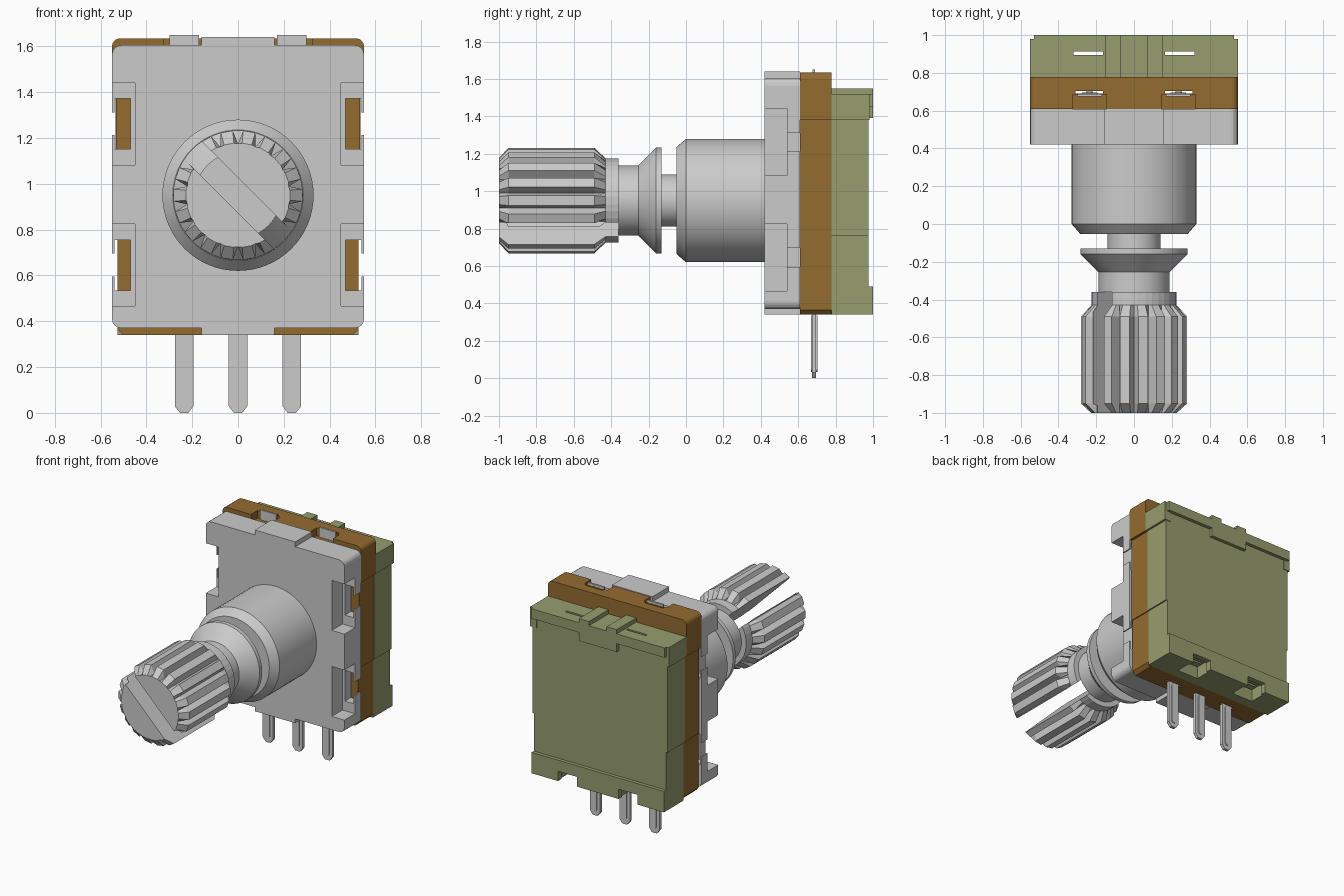
import bpy, bmesh
from math import sin, cos, pi, radians
from mathutils import Matrix

if "Cube" in bpy.data.objects:
    bpy.data.objects.remove(bpy.data.objects["Cube"])

CZ = 0.95  # height of the shaft axis


def material(name, rgb):
    m = bpy.data.materials.new(name)
    m.diffuse_color = (*rgb, 1)
    m.use_nodes = True
    m.node_tree.nodes["Principled BSDF"].inputs["Base Color"].default_value = m.diffuse_color
    return m


BROWN = material("brown_resin", (0.30, 0.15, 0.03))
GREEN = material("green_resin", (0.31, 0.34, 0.16))


def finish(name, bm, mat=None, smooth=False):
    bmesh.ops.recalc_face_normals(bm, faces=bm.faces)
    me = bpy.data.meshes.new(name)
    bm.to_mesh(me)
    bm.free()
    ob = bpy.data.objects.new(name, me)
    bpy.context.collection.objects.link(ob)
    if mat:
        me.materials.append(mat)
    if smooth:
        bpy.ops.object.select_all(action='DESELECT')
        ob.select_set(True)
        bpy.context.view_layer.objects.active = ob
        bpy.ops.object.shade_smooth_by_angle(angle=radians(30))
    return ob


def loft(name, rings, mat=None, smooth=False):
    bm = bmesh.new()
    vs = [[bm.verts.new(p) for p in ring] for ring in rings]
    n = len(vs[0])
    for a, b in zip(vs, vs[1:]):
        for i in range(n):
            bm.faces.new((a[i], a[(i + 1) % n], b[(i + 1) % n], b[i]))
    bm.faces.new(vs[0])
    bm.faces.new(vs[-1])
    return finish(name, bm, mat, smooth)


def prism(name, half, y0, y1, mat=None, x=0):
    """Extrude a right-half xz outline (bottom to top), mirrored, along y."""
    pts = half + [(-a, b) for a, b in reversed(half)]
    return loft(name, [[(x + a, y, b) for a, b in pts] for y in (y0, y1)], mat)


def lathe(name, profile, n=64):
    return loft(name, [[(r * cos(2 * pi * i / n), y, CZ + r * sin(2 * pi * i / n))
                        for i in range(n)] for y, r in profile], smooth=True)


def box(name, x, y, z, mat=None, turn=None):
    bm = bmesh.new()
    bmesh.ops.create_cube(bm, size=1)
    for v in bm.verts:
        v.co = [(a + b) / 2 + c * (b - a) for (a, b), c in zip((x, y, z), v.co)]
    if turn:
        bm.transform(turn)
    return finish(name, bm, mat)


def cut(ob, x, y, z, turn=None):
    c = box("cutter", x, y, z, turn=turn)
    c.hide_render = True
    m = ob.modifiers.new("cut", 'BOOLEAN')
    m.operation, m.solver, m.object = 'DIFFERENCE', 'EXACT', c
    bpy.context.view_layer.objects.active = ob
    bpy.ops.object.modifier_apply(modifier=m.name)
    bpy.data.objects.remove(c)


def side(s, a, b):
    return tuple(sorted((s * a, s * b)))


def arc(cx, cz, r, a0):
    return [(cx + r * cos(radians(a0 + k * 22.5)), cz + r * sin(radians(a0 + k * 22.5)))
            for k in range(5)]


# Metal front plate with top and bottom centre tabs and side clip notches
plate = prism("front_plate", [(.16, .34), (.16, .37)] + arc(.51, .41, .04, -90)
              + arc(.51, 1.565, .04, 0) + [(.16, 1.605), (.16, 1.64)], .42, .61)
for s in (-1, 1):
    for i, z in enumerate((.645, 1.262)):
        cut(plate, side(s, .45, .6), (.4, .54), (z - .179, z + .179))
        cut(plate, side(s, .47, .6), (.5, .7), (z - .11, z + .11))
        for t in (-1, 1):
            box("clip_tab", side(s, .54, .55), (.54, .61),
                tuple(sorted((z + t * .05, z + t * .112))))

# Brown middle wafer, stepped sides, terminal slots
wafer = prism("wafer", [(.50, .34), (.525, .365), (.525, .76), (.532, .76), (.532, 1.38),
                        (.55, 1.38)] + arc(.515, 1.60, .035, 0), .61, .778, BROWN)
for s in (-1, 1):
    cut(wafer, side(s, .145, .325), (.6, .685), (1.58, 1.7))
    cut(wafer, side(s, .165, .31), (.69, .704), (.2, 1.8))
    box("top_contact", side(s, .17, .30), (.676, .689), (1.52, 1.65))

# Green rear switch case: recessed back panel, slots, pin pockets, top ribs
case = prism("rear_case", [(.525, .34), (.525, .76), (.535, .76), (.535, 1.38),
                           (.53, 1.38), (.53, 1.52)], .778, 1.0, GREEN)
cut(case, (-.7, .7), (.975, 1.1), (.49, 1.39))
for s in (-1, 1):
    cut(case, side(s, .15, .7), (.975, 1.1), (1.37, 1.45))
    cut(case, side(s, .165, .32), (.895, .912), (.2, 1.8))
    cut(case, side(s, .155, .325), (.85, .96), (.3, .43))
    cut(case, side(s, .165, .315), (.93, 1.1), (.3, .41))
    box("case_rib", side(s, .07, .15), (.778, 1.0), (1.50, 1.55), GREEN)
    box("case_flange", side(s, .50, .55), (.778, .98), (1.38, 1.52), GREEN)

# Terminal pins with raised beads
for x in (-.235, 0, .235):
    prism("pin", [(.018, 0), (.041, .03), (.041, .37)], .674, .696, x=x)
    prism("pin_bead", [(.008, .032), (.018, .045), (.018, .32), (.008, .335)], .668, .702, x=x)

# Threaded-style bushing and turned shaft neck
lathe("bushing", [(-.052, .285), (0, .33), (.42, .33)])
lathe("shaft_neck", [(-.36, .188), (-.255, .188), (-.16, .283), (-.13, .283),
                     (-.13, .14), (-.04, .14)])

# Knurled, split shaft end
TEETH = 18


def knurl_ring(y, rmax):
    ring = []
    for i in range(TEETH):
        for off, r in ((-.27, .283), (.27, .283), (.5, .225)):
            a = 2 * pi * (i + off) / TEETH
            rr = min(r, rmax)
            ring.append((rr * cos(a), y, CZ + rr * sin(a)))
    return ring


knurl = loft("knurled_shaft", [knurl_ring(y, r) for y, r in
             ((-1, .228), (-.95, .283), (-.49, .283), (-.43, .226), (-.36, .226))])
turn = Matrix.Translation((0, 0, CZ)) @ Matrix.Rotation(radians(45), 4, 'Y')
cut(knurl, (-.5, .5), (-1.1, -.3), (-.054, .054), turn)
